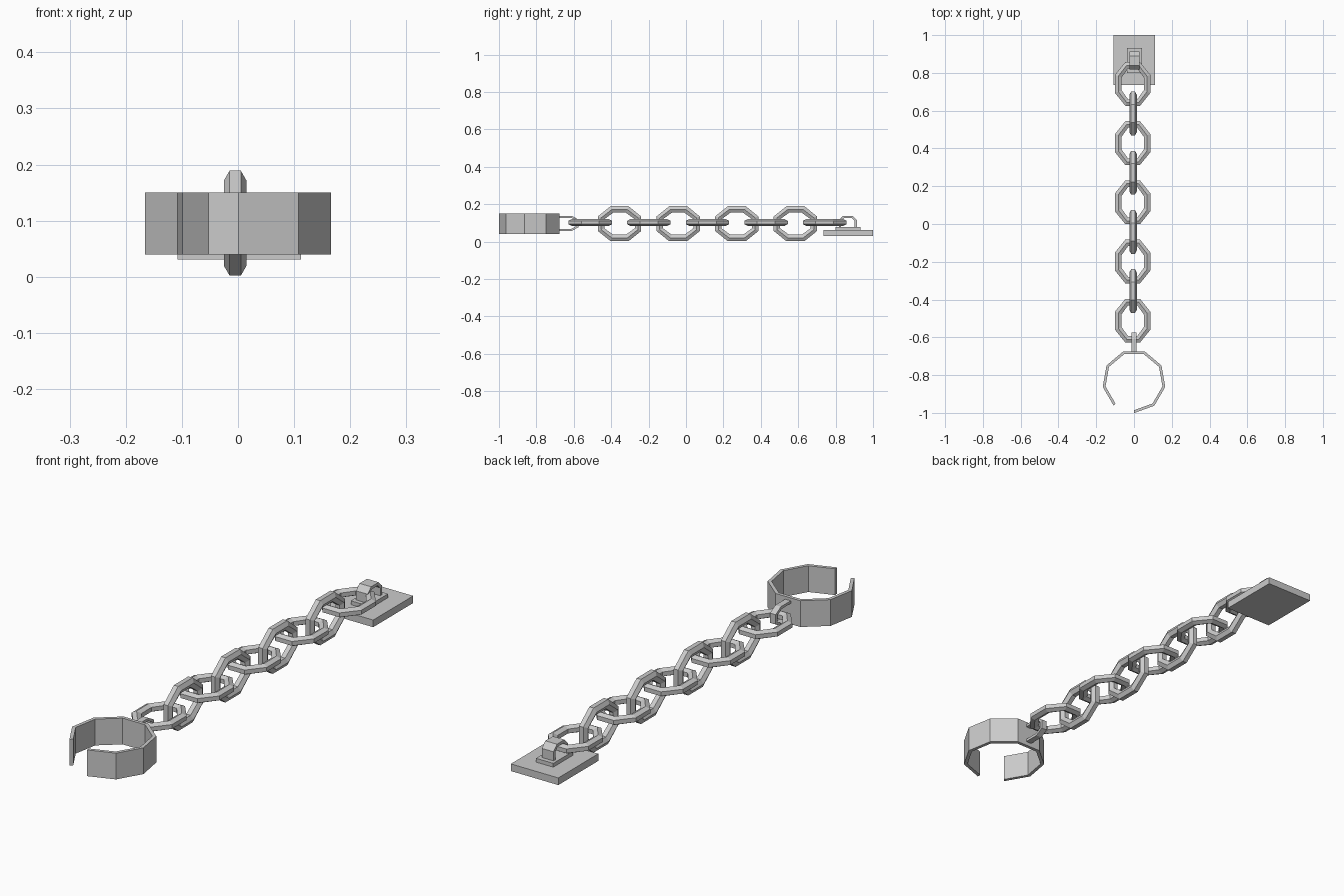
import bpy, bmesh
from math import cos, sin, pi, radians
from mathutils import Vector

if "Cube" in bpy.data.objects:
    bpy.data.objects.remove(bpy.data.objects["Cube"])


def make_object(name, verts, faces):
    mesh = bpy.data.meshes.new(name)
    mesh.from_pydata(verts, [], faces)
    bm = bmesh.new()
    bm.from_mesh(mesh)
    bmesh.ops.recalc_face_normals(bm, faces=bm.faces)
    bm.to_mesh(mesh)
    bm.free()
    obj = bpy.data.objects.new(name, mesh)
    bpy.context.collection.objects.link(obj)
    return obj


def loft(name, rings, closed):
    """Join equal-sized rings of points; cap the ends when open."""
    n, m = len(rings), len(rings[0])
    verts = [p for r in rings for p in r]
    faces = []
    for i in range(n if closed else n - 1):
        j = (i + 1) % n
        for k in range(m):
            l = (k + 1) % m
            faces.append((i * m + k, i * m + l, j * m + l, j * m + k))
    if not closed:
        faces += [tuple(range(m)), tuple(range((n - 1) * m, n * m))]
    return make_object(name, verts, faces)


def box(name, x0, x1, y0, y1, z0, z1):
    ring = [(x0, y0), (x1, y0), (x1, y1), (x0, y1)]
    return loft(name, [[(x, y, z) for x, y in ring] for z in (z0, z1)], False)


def chain_link(name, y, upright):
    """Octagonal link with a hexagonal wire section."""
    half_len, half_wid, wire = 0.116, 0.0935, 0.02
    rings = []
    for i in range(8):
        a = pi / 8 + i * pi / 4
        ring = []
        for k in range(6):
            b = k * pi / 3
            r, s = wire * sin(b) - wire * 0.866, wire * cos(b)
            u = (half_len + r) * cos(a) / cos(pi / 8)
            v = (half_wid + r) * sin(a) / cos(pi / 8)
            ring.append((-0.005 + s, y + u, 0.0955 + v) if upright
                        else (-0.007 + v, y + u, 0.102 + s * 0.9))
        rings.append(ring)
    return loft(name, rings, True)


def strap_loop(name, path, x, half_wid, thick):
    """Flat strap bent along a (y, z) path, thickened inward."""
    pts = [Vector(p) for p in path]
    rings = []
    for i, p in enumerate(pts):
        t0 = (p - pts[max(i - 1, 0)]).normalized()
        t1 = (pts[min(i + 1, len(pts) - 1)] - p).normalized()
        t = (t0 + t1).normalized()
        q = p + Vector((t.y, -t.x)) * thick / max(0.7, t.dot(t1 if t1.length else t0))
        rings.append([(x - half_wid, *p), (x + half_wid, *p),
                      (x + half_wid, *q), (x - half_wid, *q)])
    return loft(name, rings, False)


# Open cuff: nonagon with one side missing
rings = []
for i in range(9):
    a = radians(-90 + 40 * i)
    rings.append([(r * cos(a), -0.833 + r * sin(a), z)
                  for r, z in ((0.168, 0.04), (0.168, 0.15), (0.153, 0.15), (0.153, 0.04))])
loft("cuff", rings, False)

# Eye on the cuff
strap_loop("cuff_eye", [(-0.68, 0.138), (-0.61, 0.138), (-0.575, 0.118),
                        (-0.575, 0.077), (-0.61, 0.057), (-0.68, 0.057)],
           0, 0.013, 0.011)

# Chain: alternating flat and upright links
for i in range(9):
    chain_link(f"chain_link_{i + 1}", -0.512 + i * 0.1567, i % 2 == 1)

# Wall plate, raised pad and staple
box("mount_plate", -0.108, 0.112, 0.735, 1.0, 0.031, 0.061)
box("mount_pad", -0.037, 0.043, 0.80, 0.932, 0.061, 0.077)
strap_loop("mount_staple", [(0.818, 0.07), (0.818, 0.115), (0.84, 0.138),
                            (0.89, 0.138), (0.913, 0.115), (0.913, 0.07)],
           0.002, 0.027, 0.012)
